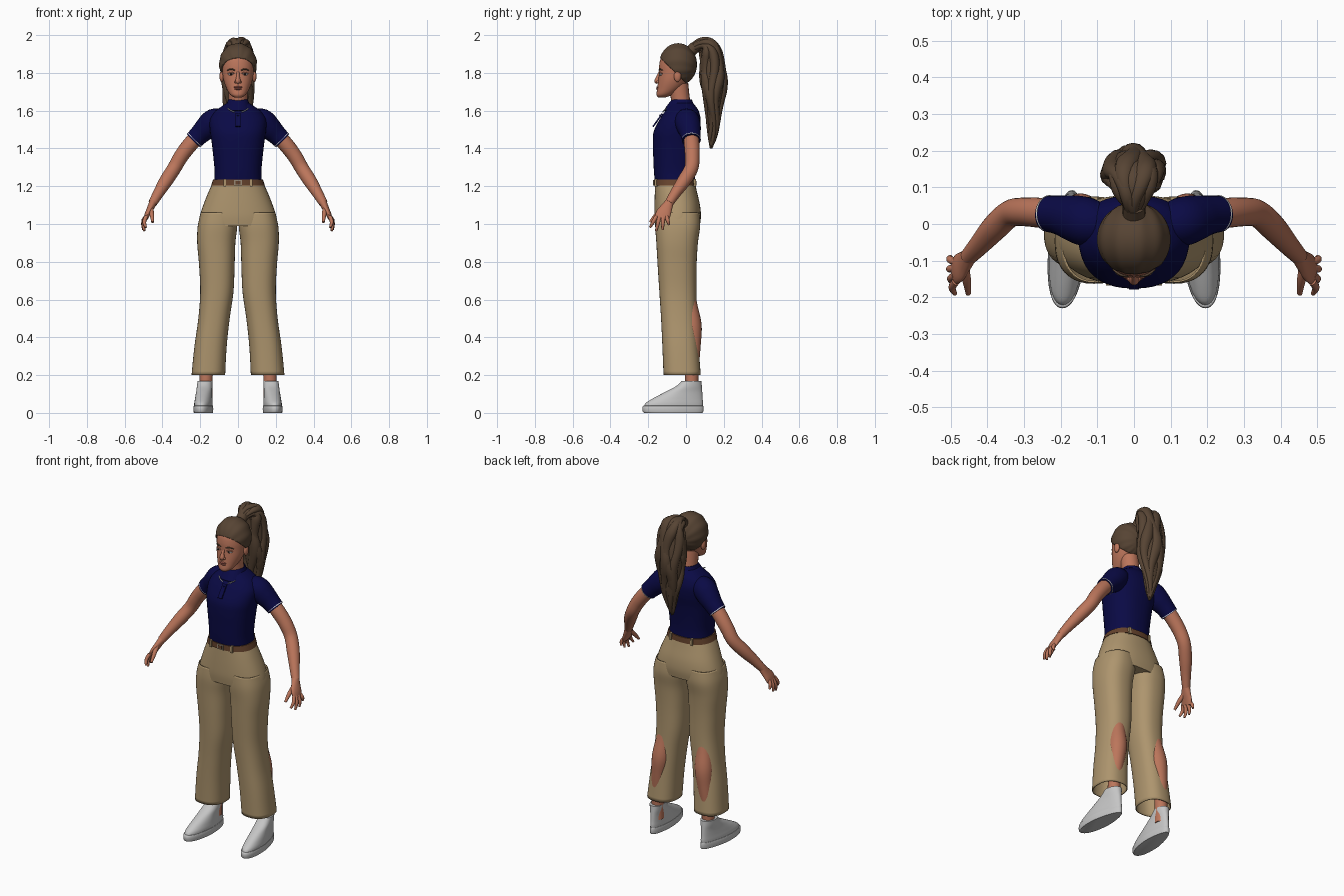
import bpy, bmesh, math
from mathutils import Vector, Matrix

if "Cube" in bpy.data.objects:
    bpy.data.objects.remove(bpy.data.objects["Cube"])

def material(name, r, g, b):
    m = bpy.data.materials.new(name)
    m.diffuse_color = (r, g, b, 1)
    m.use_nodes = True
    m.node_tree.nodes["Principled BSDF"].inputs["Base Color"].default_value = m.diffuse_color
    return m

SKIN = material("skin", 0.50, 0.18, 0.105)
HAIR = material("brown hair", 0.095, 0.058, 0.034)
NAVY = material("navy cloth", 0.003, 0.003, 0.06)
TAN = material("tan cloth", 0.42, 0.30, 0.155)
BELT = material("belt leather", 0.13, 0.055, 0.025)
SHOE = material("light grey shoe", 0.56, 0.56, 0.56)
WHITE = material("white", 0.75, 0.75, 0.75)
DARK = material("dark iris", 0.02, 0.012, 0.008)
LIP = material("lip", 0.36, 0.105, 0.075)
METAL = material("buckle metal", 0.30, 0.24, 0.17)

def finish(name, bm, mat, mirror=False, thick=0, angle=50):
    bmesh.ops.recalc_face_normals(bm, faces=bm.faces[:])
    me = bpy.data.meshes.new(name)
    bm.to_mesh(me)
    bm.free()
    me.materials.append(mat)
    me.shade_smooth()
    me.set_sharp_from_angle(angle=math.radians(angle))
    ob = bpy.data.objects.new(name, me)
    bpy.context.collection.objects.link(ob)
    if thick:
        s = ob.modifiers.new("thickness", 'SOLIDIFY')
        s.thickness = thick
    if mirror:
        ob.modifiers.new("mirror", 'MIRROR')
    return ob

def smooth(rows, k=5):
    """Catmull-Rom interpolation of rows of numbers."""
    out = []
    for i in range(len(rows) - 1):
        p0, p1, p2 = rows[max(i - 1, 0)], rows[i], rows[i + 1]
        p3 = rows[min(i + 2, len(rows) - 1)]
        for s in range(k):
            t = s / k
            out.append([0.5 * (2*b + (c-a)*t + (2*a-5*b+4*c-d)*t*t + (3*b-a-3*c+d)*t**3)
                        for a, b, c, d in zip(p0, p1, p2, p3)])
    return out + [list(rows[-1])]

def skin_rings(rings, caps=True):
    bm = bmesh.new()
    vs = [[bm.verts.new(p) for p in r] for r in rings]
    n = len(vs[0])
    for a, b in zip(vs, vs[1:]):
        for i in range(n):
            bm.faces.new((a[i], a[(i+1) % n], b[(i+1) % n], b[i]))
    if caps:
        bm.faces.new(vs[0])
        bm.faces.new(vs[-1])
    return bm

def loft(name, rows, mat, e=2.2, n=40, k=5, caps=True, warp=None, **kw):
    """Stack of level rounded rings: z, x left, x right, y front, y back."""
    rings = []
    for z, x0, x1, yf, yb in smooth(rows, k):
        ring = []
        for i in range(n):
            c, s = math.cos(math.tau*i/n), math.sin(math.tau*i/n)
            c, s = (math.copysign(abs(q)**(2/e), q) for q in (c, s))
            p = Vector(((x0+x1)/2 + c*(x1-x0)/2, (yf+yb)/2 + s*(yb-yf)/2, z))
            ring.append(warp(p) if warp else p)
        rings.append(ring)
    return finish(name, skin_rings(rings, caps), mat, **kw)

def sym(rows):
    return [(z, -w, w, f, b) for z, w, f, b in rows]

def frames(rows, ref):
    out = []
    for i, r in enumerate(rows):
        t = Vector(rows[min(i+1, len(rows)-1)][:3]) - Vector(rows[max(i-1, 0)][:3])
        t.normalize()
        v = (Vector(ref) - t*t.dot(Vector(ref))).normalized()
        out.append((Vector(r[:3]), v, t.cross(v), r[3], r[4]))
    return out

def tube(name, rows, mat, ref=(0, 1, 0), n=20, k=5, **kw):
    """Tube along x, y, z with radius along ref and radius across it."""
    rows = [r if len(r) == 5 else (*r, r[3]) for r in rows]
    rings = [[p + v*a*math.cos(math.tau*i/n) + u*b*math.sin(math.tau*i/n) for i in range(n)]
             for p, v, u, a, b in frames(smooth(rows, k), ref)]
    return finish(name, skin_rings(rings), mat, **kw)

def ball(name, loc, size, mat, seg=20, **kw):
    bm = bmesh.new()
    bmesh.ops.create_uvsphere(bm, u_segments=seg, v_segments=seg//2+2, radius=1,
                              matrix=Matrix.LocRotScale(Vector(loc), None, Vector(size)))
    return finish(name, bm, mat, **kw)

def box(name, loc, size, mat, rot=0, **kw):
    bm = bmesh.new()
    m = Matrix.Translation(loc) @ Matrix.Rotation(rot, 4, 'X') @ Matrix.Diagonal((*size, 1))
    bmesh.ops.create_cube(bm, size=1, matrix=m)
    return finish(name, bm, mat, angle=30, **kw)

# Head, neck and face
loft("head", sym([(1.670, .018, -.147, -.11), (1.685, .042, -.156, -.07), (1.72, .062, -.152, -.02),
     (1.76, .076, -.147, .01), (1.80, .082, -.143, .03), (1.84, .084, -.142, .038),
     (1.88, .080, -.132, .035), (1.92, .055, -.10, .01), (1.94, .02, -.07, -.02)]), SKIN, e=2.1)
tube("neck", [(0, -.02, 1.58, .056), (0, -.028, 1.65, .05), (0, -.04, 1.74, .052)], SKIN)
tube("nose", [(0, -.138, 1.805, .007), (0, -.148, 1.78, .009), (0, -.153, 1.757, .014),
              (0, -.150, 1.745, .009)], SKIN)
ball("nostril", (.011, -.149, 1.752), (.008, .009, .007), SKIN, mirror=True)
ball("upper_lip", (0, -.147, 1.724), (.024, .010, .006), LIP)
ball("lower_lip", (0, -.147, 1.715), (.021, .011, .006), LIP)
ball("eye", (.036, -.130, 1.793), (.016, .011, .007), WHITE, mirror=True)
ball("iris", (.036, -.139, 1.793), (.006, .004, .006), DARK, mirror=True)
tube("eyelid", [(.018, -.139, 1.795, .003), (.036, -.139, 1.802, .004), (.053, -.127, 1.796, .003)],
     SKIN, mirror=True, n=8)
tube("eyebrow", [(.016, -.142, 1.814, .003), (.036, -.138, 1.820, .004), (.058, -.124, 1.813, .002)],
     HAIR, mirror=True, n=8)
ball("ear", (.086, -.045, 1.782), (.012, .019, .030), SKIN, mirror=True)

# Combed-back hair, cut off along a sloping hairline
bm = bmesh.new()
bmesh.ops.create_uvsphere(bm, u_segments=72, v_segments=36, radius=1)
for v in bm.verts:
    p = v.co
    f = 1 + .014*math.sin(13*math.atan2(p.x, p.z + .3))*min(1, abs(p.x)*4)
    v.co = Vector((p.x*.1*f, -.042 + p.y*.1*f, 1.845 + p.z*.112*f))
bmesh.ops.bisect_plane(bm, geom=bm.verts[:] + bm.edges[:] + bm.faces[:],
                       plane_co=(0, -.14, 1.882), plane_no=(0, .97, 1), clear_inner=True)
finish("hair_cap", bm, HAIR, thick=.012)

# Ponytail: a core wrapped in wavy strands
core = [(0, .035, 1.925, .024, .024), (0, .075, 1.950, .048, .034), (0, .118, 1.938, .072, .052),
        (0, .136, 1.87, .084, .062), (0, .146, 1.76, .090, .070), (0, .146, 1.65, .080, .055),
        (0, .147, 1.54, .052, .038), (0, .138, 1.45, .026, .02), (0, .132, 1.40, .006, .006)]
tube("ponytail_core", [(*r[:3], r[3]*.85, r[4]*.85) for r in core], HAIR, ref=(1, 0, 0))
fine = frames(smooth(core, 2), (1, 0, 0))
for s in range(10):
    rows = []
    for j, (p, v, u, a, b) in enumerate(fine):
        g = math.tau*s/10 + .35*math.sin(.8*j + 2.1*s)
        q = p + v*a*.66*math.cos(g) + u*b*.66*math.sin(g)
        w = 1 + .12*math.sin(1.4*j + s)
        rows.append((*q, a*.36*w, b*.40*w))
    tube("ponytail_strand", rows, HAIR, ref=(1, 0, 0), n=12, k=3)
tube("hair_tie", [(0, .028, 1.918, .031), (0, .05, 1.938, .031)], HAIR, ref=(1, 0, 0))

# Polo shirt
loft("shirt_body", sym([(1.228, .126, -.165, .048), (1.28, .124, -.170, .047), (1.35, .130, -.173, .052),
     (1.43, .139, -.176, .062), (1.49, .148, -.171, .074), (1.55, .150, -.142, .078),
     (1.59, .128, -.116, .070), (1.615, .098, -.098, .058), (1.64, .06, -.08, .036)]), NAVY, e=2.35)
tube("sleeve", [(.07, -.005, 1.555, .05), (.125, .005, 1.545, .066), (.165, .016, 1.51, .063),
     (.20, .024, 1.477, .054), (.235, .028, 1.442, .049)], NAVY, n=28, mirror=True)
tube("sleeve_trim", [(.229, .028, 1.448, .0505), (.232, .028, 1.445, .0505)], WHITE, n=28, mirror=True, k=1)
loft("collar", sym([(1.66, .052, -.074, .030), (1.638, .060, -.092, .040), (1.602, .078, -.118, .058)]),
     NAVY, caps=False, thick=.006)
tube("collar_trim", [(.018, -.122, 1.592, .003), (.036, -.118, 1.600, .003), (.055, -.104, 1.612, .003)],
     WHITE, n=8, mirror=True)
box("placket", (0, -.150, 1.55), (.026, .008, .085), NAVY, rot=-.62)
for z, y in ((1.575, -.138), (1.54, -.157)):
    ball("button", (0, y, z), (.005, .004, .005), NAVY, seg=10)

# Arms and hands
tube("arm", [(.18, .024, 1.50, .04), (.25, .030, 1.425, .041), (.30, .033, 1.36, .039),
     (.338, .028, 1.295, .037), (.38, -.010, 1.23, .036), (.42, -.055, 1.165, .029),
     (.452, -.090, 1.11, .023)], SKIN, mirror=True)
tube("palm", [(.448, -.086, 1.118, .022, .021), (.463, -.104, 1.085, .032, .018),
     (.478, -.120, 1.055, .040, .015), (.489, -.130, 1.028, .036, .011)], SKIN, mirror=True)
for name, y0, tip in (("index", -.157, (.488, -.190, .982)), ("middle", -.140, (.496, -.158, .963)),
                      ("ring", -.121, (.501, -.124, .970)), ("little", -.103, (.500, -.090, .995))):
    base, tip = Vector((.486, y0, 1.04)), Vector(tip)
    mid = (base + tip)/2 + Vector((.009, 0, 0))
    tube(name + "_finger", [(*base, .011), (*mid, .010), (*tip, .006)], SKIN, n=12, mirror=True)
tube("thumb", [(.463, -.118, 1.085, .014), (.456, -.155, 1.05, .012), (.452, -.190, 1.01, .007)],
     SKIN, n=12, mirror=True)

# Trousers and belt
loft("trouser_hips", sym([(1.225, .130, -.163, .046), (1.17, .156, -.165, .058), (1.10, .184, -.167, .074),
     (1.04, .203, -.167, .079), (.99, .211, -.162, .073)]), TAN, e=2.3)
loft("trouser_leg", [(1.06, .012, .196, -.160, .070), (.99, .004, .213, -.163, .075),
     (.90, .014, .216, -.157, .063), (.78, .018, .206, -.150, .056), (.64, .024, .200, -.141, .055),
     (.50, .044, .210, -.132, .058), (.35, .060, .231, -.125, .067), (.20, .068, .246, -.119, .078)],
     TAN, e=2.4, caps=False, mirror=True, thick=.005)
loft("belt", sym([(1.203, .143, -.170, .055), (1.236, .132, -.170, .054)]), BELT, e=2.3, k=1)
box("buckle", (0, -.171, 1.219), (.042, .006, .030), METAL)
box("buckle_centre", (0, -.173, 1.219), (.026, .005, .018), BELT)
for x, y in ((.07, -.155), (.07, .04)):
    box("belt_loop", (x, y, 1.218), (.012, .026, .040), TAN, mirror=True)

# Lower legs, with calves showing through the back of the trousers
tube("lower_leg", [(.125, .000, .64, .045), (.135, .015, .56, .047), (.144, .030, .46, .053),
     (.155, .034, .36, .044), (.166, .032, .25, .037), (.170, .030, .17, .035),
     (.170, .030, .08, .035)], SKIN, n=24, mirror=True)

# Shoes, turned slightly outwards with a narrower heel
def splay(p):
    x = p.x * (1 - .9*max(0, p.y + .06)*1.9)
    return Vector((x + .170 - .08*(p.y - .085), p.y, p.z))

loft("shoe_upper", sym([(.025, .047, -.223, .088), (.05, .048, -.215, .090), (.075, .046, -.178, .088),
     (.11, .044, -.112, .086), (.14, .046, -.055, .084), (.168, .046, -.022, .082)]),
     SHOE, e=2.2, warp=splay, mirror=True)
loft("shoe_sole", sym([(0, .049, -.222, .088), (.008, .051, -.229, .092), (.034, .051, -.229, .092),
     (.038, .048, -.222, .089)]), SHOE, e=2.2, k=2, warp=splay, mirror=True)
